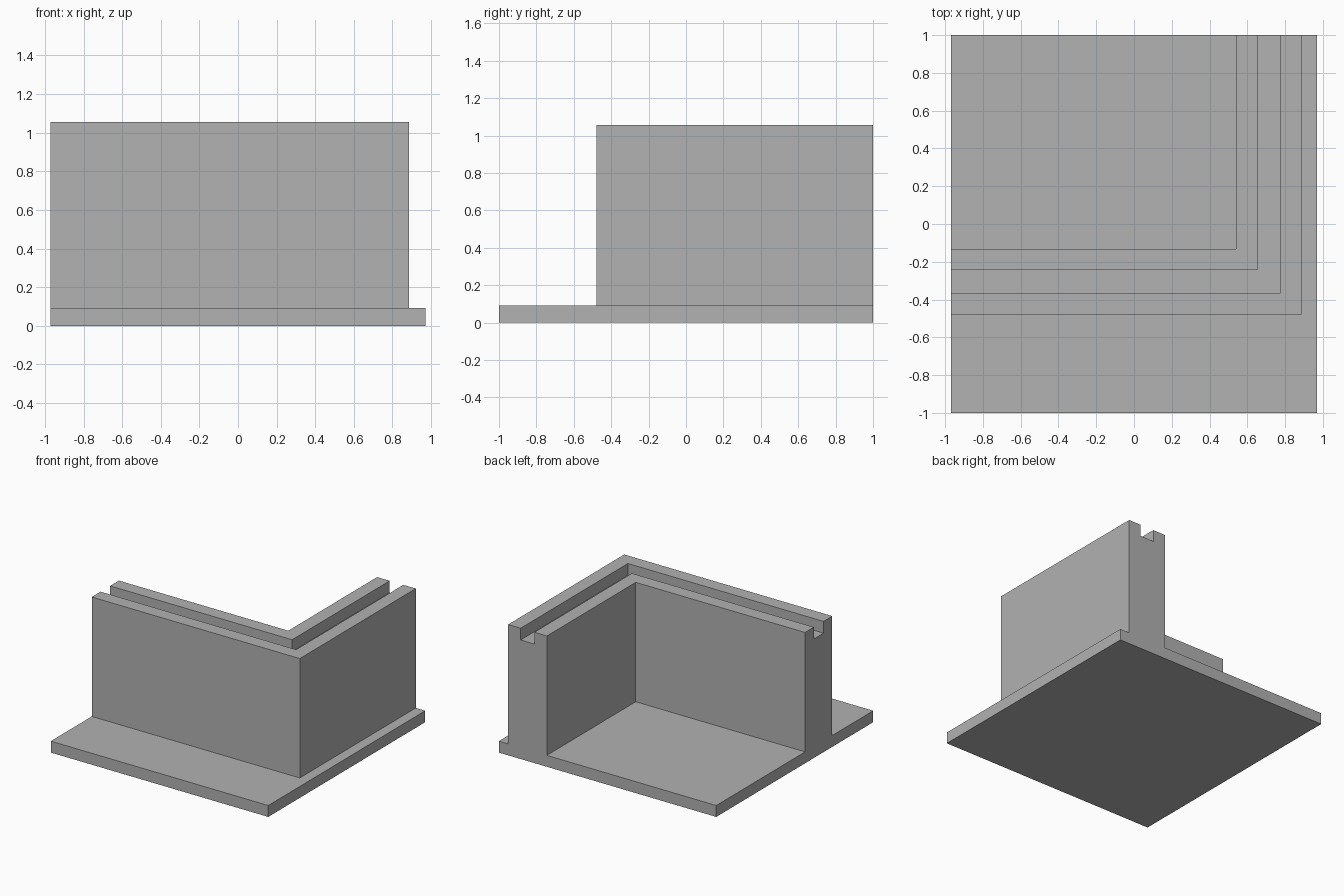
import bpy
import bmesh

if "Cube" in bpy.data.objects:
    bpy.data.objects.remove(bpy.data.objects["Cube"])

LEFT, BACK = -0.97, 1.0
BASE_TOP, GROOVE, TOP = 0.092, 0.96, 1.055

# Corner profile (x, y, z): plinth edge, outer face, grooved top, inner face, floor
profile = [
    (0.97, -1.0, 0.0), (0.97, -1.0, BASE_TOP),
    (0.886, -0.478, BASE_TOP), (0.886, -0.478, TOP),
    (0.775, -0.366, TOP), (0.775, -0.366, GROOVE),
    (0.653, -0.244, GROOVE), (0.653, -0.244, TOP),
    (0.541, -0.132, TOP), (0.541, -0.132, BASE_TOP),
    (LEFT, BACK, BASE_TOP), (LEFT, BACK, 0.0),
]

# Mitred sweep: left end, corner, back end
bm = bmesh.new()
left_end = [bm.verts.new((LEFT, y, z)) for x, y, z in profile]
corner = [bm.verts.new(p) for p in profile]
back_end = [bm.verts.new((x, BACK, z)) for x, y, z in profile]
n = len(profile)
for a, b in ((left_end, corner), (corner, back_end)):
    for i in range(n):
        j = (i + 1) % n
        if i != n - 2:  # the last step collapses onto the rear left edge
            bm.faces.new((a[i], b[i], b[j], a[j]))
bm.faces.new(left_end)
bm.faces.new(back_end)

# Weld the collapsed edge and merge the flat floor and underside
bmesh.ops.remove_doubles(bm, verts=bm.verts, dist=0.0005)
bmesh.ops.recalc_face_normals(bm, faces=bm.faces)
bmesh.ops.dissolve_limit(bm, angle_limit=0.01, verts=bm.verts, edges=bm.edges)

mesh = bpy.data.meshes.new("grooved_corner_wall_on_base")
bm.to_mesh(mesh)
bm.free()

# Plain grey finish
grey = bpy.data.materials.new("grey")
grey.diffuse_color = (0.445, 0.445, 0.445, 1.0)
grey.use_nodes = True
grey.node_tree.nodes["Principled BSDF"].inputs["Base Color"].default_value = grey.diffuse_color
mesh.materials.append(grey)

wall = bpy.data.objects.new("grooved_corner_wall_on_base", mesh)
bpy.context.collection.objects.link(wall)
